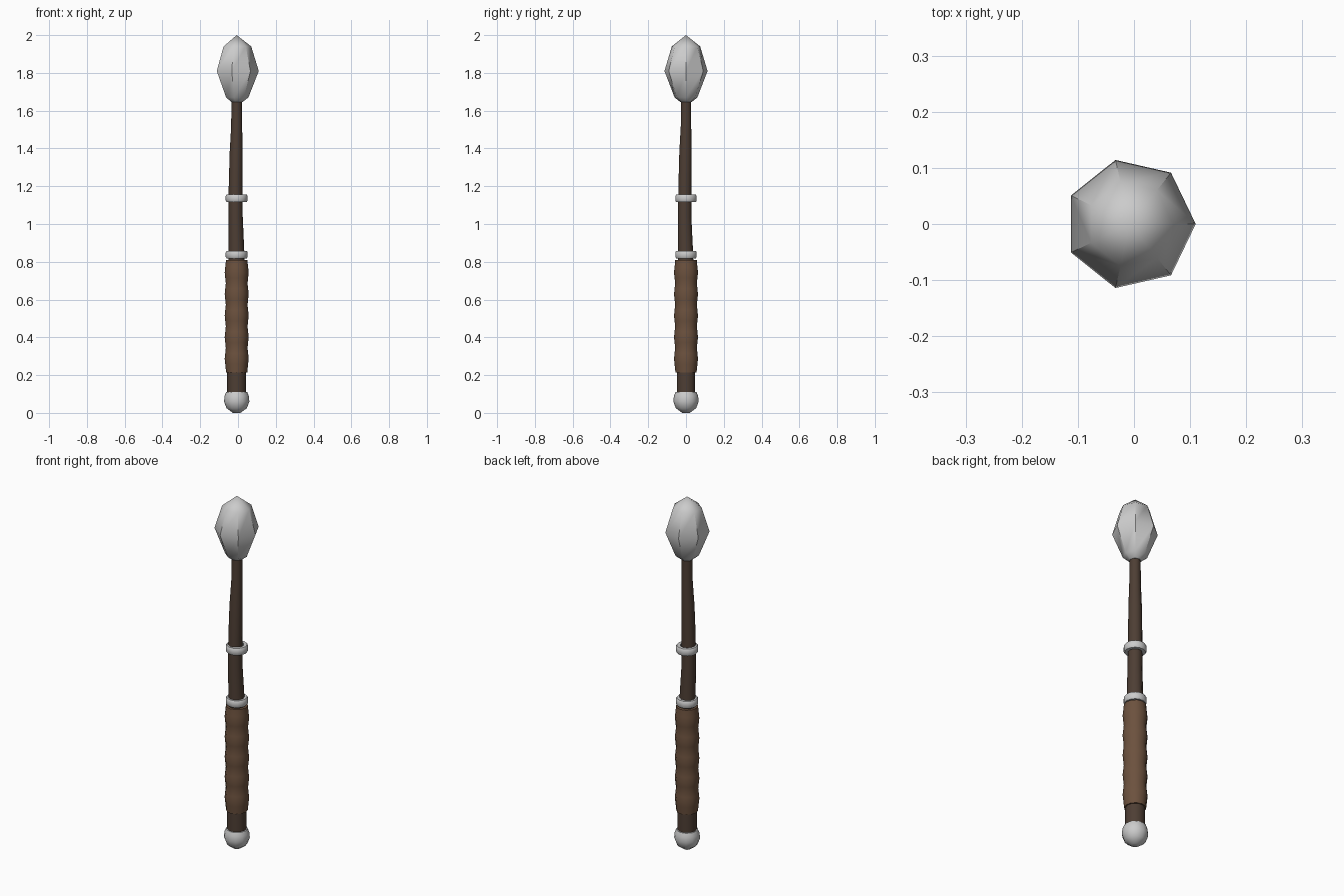
import bpy, bmesh, math

if "Cube" in bpy.data.objects:
    bpy.data.objects.remove(bpy.data.objects["Cube"])

CX = -0.007  # the seven-sided head is centred by its bounds, so the axis sits slightly left


def material(name, rgb):
    m = bpy.data.materials.new(name)
    m.diffuse_color = (*rgb, 1)
    m.use_nodes = True
    m.node_tree.nodes["Principled BSDF"].inputs["Base Color"].default_value = m.diffuse_color
    return m


def lathe(name, profile, sides, mat=None, angle=40, closed=False):
    """Stack rings (z, radius, x shift, y shift); zero radius makes a pole."""
    bm = bmesh.new()
    rings = []
    for z, r, *shift in profile:
        sx, sy = shift or (0, 0)
        if r == 0:
            rings.append([bm.verts.new((CX + sx, sy, z))] * sides)
        else:
            rings.append([bm.verts.new((CX + sx + r * math.cos(2 * math.pi * i / sides),
                                        sy + r * math.sin(2 * math.pi * i / sides), z))
                          for i in range(sides)])
    pairs = list(zip(rings, rings[1:]))
    if closed:
        pairs.append((rings[-1], rings[0]))
    for a, b in pairs:
        for i in range(sides):
            j = (i + 1) % sides
            bm.faces.new(dict.fromkeys((a[i], a[j], b[j], b[i])))
    if not closed:
        for ring in (rings[0], rings[-1]):
            if ring[0] is not ring[1]:
                bm.faces.new(ring)
    bmesh.ops.recalc_face_normals(bm, faces=bm.faces)
    me = bpy.data.meshes.new(name)
    bm.to_mesh(me)
    bm.free()
    ob = bpy.data.objects.new(name, me)
    bpy.context.collection.objects.link(ob)
    if mat:
        me.materials.append(mat)
    bpy.ops.object.select_all(action='DESELECT')
    ob.select_set(True)
    bpy.context.view_layer.objects.active = ob
    bpy.ops.object.shade_smooth_by_angle(angle=math.radians(angle))
    return ob


wood = material("dark_wood", (0.075, 0.048, 0.034))
leather = material("brown_leather", (0.15, 0.083, 0.048))

# Seven-sided striking head
lathe("head", [(1.645, 0.03), (1.67, 0.062), (1.81, 0.117), (1.94, 0.077), (2.0, 0)], 7)

# Slightly crooked wooden shaft
lathe("shaft", [(0.08, 0.05), (0.3, 0.05), (0.84, 0.042, -0.001, -0.002),
                (1.04, 0.037, -0.005, -0.007), (1.2, 0.036, -0.006, -0.006),
                (1.38, 0.034, -0.003, -0.003), (1.52, 0.029), (1.67, 0.028)], 10, wood)

# Leather grip with shallow wrapped ridges
grip = [(0.215, 0.045), (0.215, 0.056)]
for k in range(21):
    z = 0.23 + 0.57 * k / 20
    grip.append((z, 0.0605 + 0.003 * math.cos(2 * math.pi * (k - 2) / 4)))
grip += [(0.81, 0.057), (0.81, 0.04)]
lathe("grip", grip, 12, leather)

# Metal collars
for name, z in (("grip_collar", 0.838), ("shaft_collar", 1.136)):
    lathe(name, [(z - 0.02, 0.036), (z - 0.02, 0.053), (z - 0.012, 0.058),
                 (z + 0.012, 0.058), (z + 0.02, 0.053), (z + 0.02, 0.036)],
          14, closed=True)

# Rounded metal pommel
lathe("pommel", [(0.0, 0.02), (0.025, 0.054), (0.06, 0.067), (0.09, 0.064),
                 (0.11, 0.056), (0.11, 0.04)], 12)
